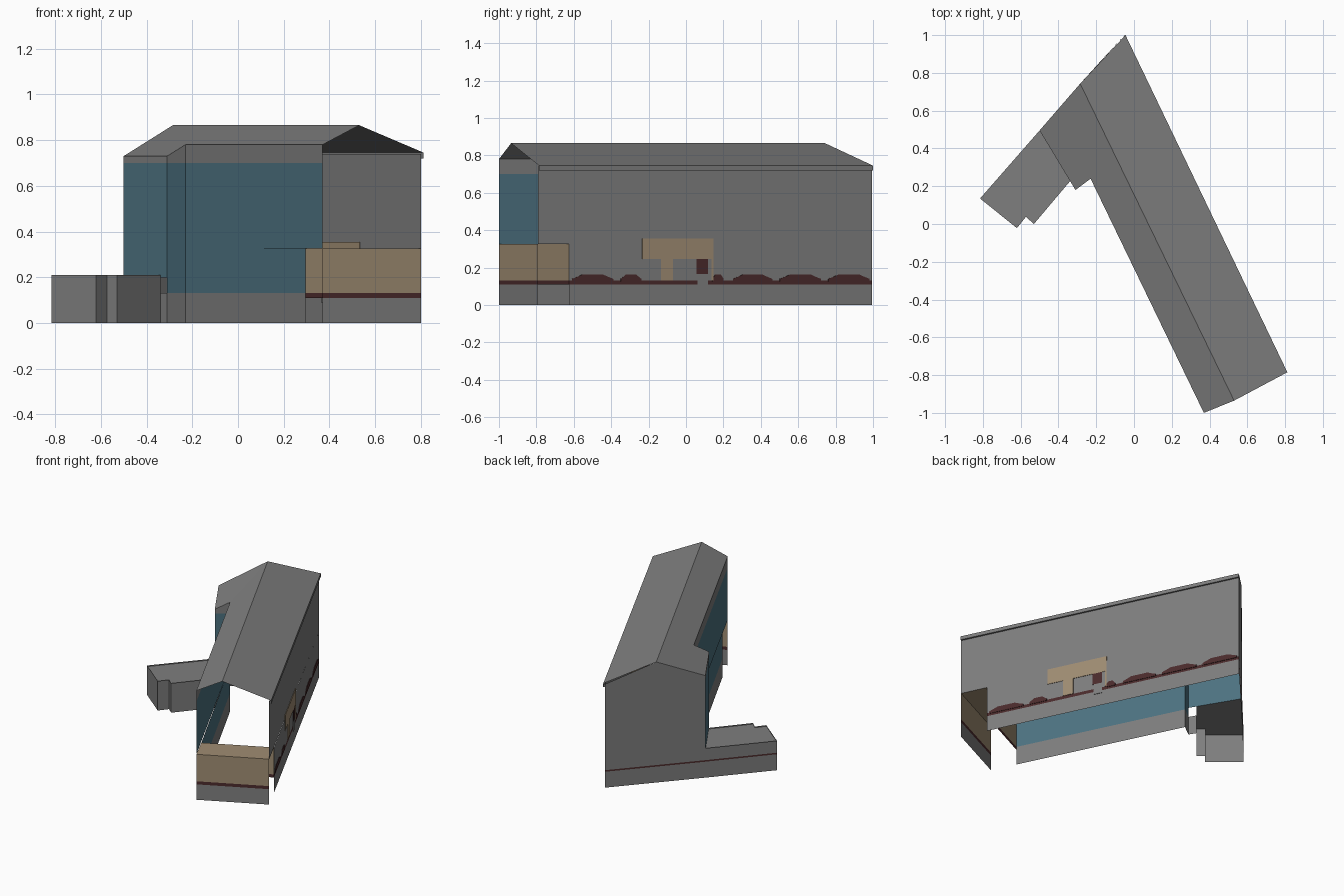
import bpy
from mathutils import Vector

cube = bpy.data.objects.get("Cube")
if cube:
    bpy.data.objects.remove(cube, do_unlink=True)


def material(name, rgb):
    m = bpy.data.materials.new(name)
    m.use_nodes = True
    m.diffuse_color = (*rgb, 1)
    m.node_tree.nodes["Principled BSDF"].inputs["Base Color"].default_value = (*rgb, 1)
    return m


GREY = material("plaster grey", (0.21, 0.21, 0.21))
TEAL = material("teal glass", (0.075, 0.17, 0.22))
TAN = material("tan stone", (0.35, 0.265, 0.17))
RED = material("dark red", (0.07, 0.024, 0.025))


def surface(name, faces):
    """Flat polygons, each given as (points, material)."""
    verts, polys, mats, index = [], [], [], []
    for pts, mat in faces:
        polys.append(range(len(verts), len(verts) + len(pts)))
        verts += pts
        if mat not in mats:
            mats.append(mat)
        index.append(mats.index(mat))
    mesh = bpy.data.meshes.new(name)
    mesh.from_pydata(verts, [], [list(p) for p in polys])
    for m in mats:
        mesh.materials.append(m)
    for poly, i in zip(mesh.polygons, index):
        poly.material_index = i
    obj = bpy.data.objects.new(name, mesh)
    bpy.context.collection.objects.link(obj)
    return obj


def wall(p, q, *bands):
    """Horizontal bands (bottom, top, material) of a wall from p to q."""
    return [([(*p, a), (*q, a), (*q, b), (*p, b)], mat) for a, b, mat in bands]


# Plan corners, counterclockwise
front, right, back = (0.37, -1.0), (0.80, -0.79), (-0.055, 0.995)
bay_right, bay_left = (0.722, -0.625), (0.295, -0.835)
west, notch, inner = (-0.50, 0.495), (-0.31, 0.18), (-0.23, 0.24)
annex = [west, (-0.815, 0.135), (-0.62, -0.022), (-0.572, 0.038), (-0.53, 0.0), (-0.338, 0.227)]
BASE, SILL, BAY, EAVE = 0.11, 0.132, 0.325, 0.74

# Long right wall, with its upper part running over the entrance bay
surface("right_wall",
        wall(bay_right, back, (0, BASE, GREY), (BASE, SILL, RED), (SILL, BAY, GREY))
        + wall(right, back, (BAY, EAVE, GREY)))

# Gabled back wall, continuing low behind the annex
ridge_back, ridge_front = (-0.285, 0.743, 0.865), (0.53, -0.935, 0.865)
stripes = (0, 0.114, GREY), (0.114, 0.125, RED), (0.125, 0.21, GREY)
gable = [(*back, 0.21), (*west, 0.21), (*west, 0.73), ridge_back, (*back, EAVE)]
surface("back_wall", wall(back, west, *stripes) + [(gable, GREY)])

# Glazed left wall: base, glazing and frieze
surface("left_wall",
        wall(west, notch, (0.2, 0.70, TEAL), (0.70, 0.73, GREY))
        + wall(annex[-1], notch, (0, SILL, GREY))
        + wall(notch, inner, (0, SILL, GREY), (SILL, 0.70, TEAL))
        + [([(*notch, 0.70), (*inner, 0.70), (*inner, 0.78), (*notch, 0.73)], GREY)]
        + wall(inner, bay_left, (0, SILL, GREY), (SILL, BAY, TEAL))
        + wall(inner, front, (BAY, 0.70, TEAL), (0.70, 0.78, GREY)))

# Low entrance bay: front, rear screen and flat top, open at the sides
surface("entrance_bay",
        wall(front, right, (0, BASE, GREY), (BASE, SILL, RED), (SILL, BAY, TAN))
        + wall(bay_right, bay_left, (BASE, SILL, RED), (SILL, BAY, TAN))
        + [([(*p, BAY) for p in (front, right, bay_right, bay_left)], TAN)])

# Low annex with its roof set just under the wall tops
annex_faces = wall(annex[0], annex[1], *stripes)
for p, q in zip(annex[1:], annex[2:]):
    annex_faces += wall(p, q, (0, 0.21, GREY))
annex_faces.append(([(*p, 0.202) for p in annex], GREY))
surface("annex", annex_faces)

# Roof slopes, with a shallow boxed eave on the right
out_front, out_back = (0.812, -0.785), (-0.045, 1.0)
surface("roof", [
    ([(*out_front, 0.745), (*out_back, 0.745), ridge_back, ridge_front], GREY),
    ([ridge_front, ridge_back, (*inner, 0.78), (*front, 0.78)], GREY),
    ([ridge_back, (*west, 0.73), (*notch, 0.73), (*inner, 0.78)], GREY),
    ([(*right, 0.72), (*back, 0.72), (*out_back, 0.72), (*out_front, 0.72)], GREY),
] + wall(out_front, out_back, (0.72, 0.745, GREY)))


def plate(name, outline, mat, thick=0.008):
    """Thin plate set in the right wall; outline is (y, z)."""
    a, b = Vector(right), Vector(back)
    d = b - a
    off = Vector((d.y, -d.x)).normalized() * thick / 2
    sides = []
    for s in (1, -1):
        sides.append([(*(a + d * ((y - a.y) / d.y) + off * s), z) for y, z in outline])
    outer, inside = sides
    faces = [(outer, mat), (inside[::-1], mat)]
    for i in range(len(outline)):
        faces.append(([outer[i - 1], inside[i - 1], inside[i], outer[i]], mat))
    surface(name, faces)


def panel(name, y0, y1, z0, z1, mat, thick=0.008):
    plate(name, [(y0, z0), (y1, z0), (y1, z1), (y0, z1)], mat, thick)


# Rounded red patches along the base band
for i, (y0, y1) in enumerate([(-0.61, -0.39), (-0.35, -0.24), (0.14, 0.2),
                              (0.25, 0.46), (0.5, 0.72), (0.76, 0.98)]):
    w = y1 - y0
    plate(f"red_patch_{i + 1}",
          [(y0, 0.125), (y1, 0.125), (y1, 0.14), (y1 - w * 0.12, 0.15),
           (y1 - w * 0.25, 0.163), (y0 + w * 0.25, 0.163), (y0 + w * 0.12, 0.15), (y0, 0.14)], RED)

# Side portal
panel("portal_lintel", -0.235, 0.145, 0.245, 0.355, TAN)
panel("portal_pillar", -0.135, -0.07, SILL, 0.25, TAN)
panel("portal_edge_strip", 0.135, 0.145, SILL, 0.25, TAN)
panel("portal_door_upper", 0.055, 0.115, 0.165, 0.245, RED)
panel("portal_door_lower", 0.06, 0.115, 0.09, 0.165, GREY, 0.009)
